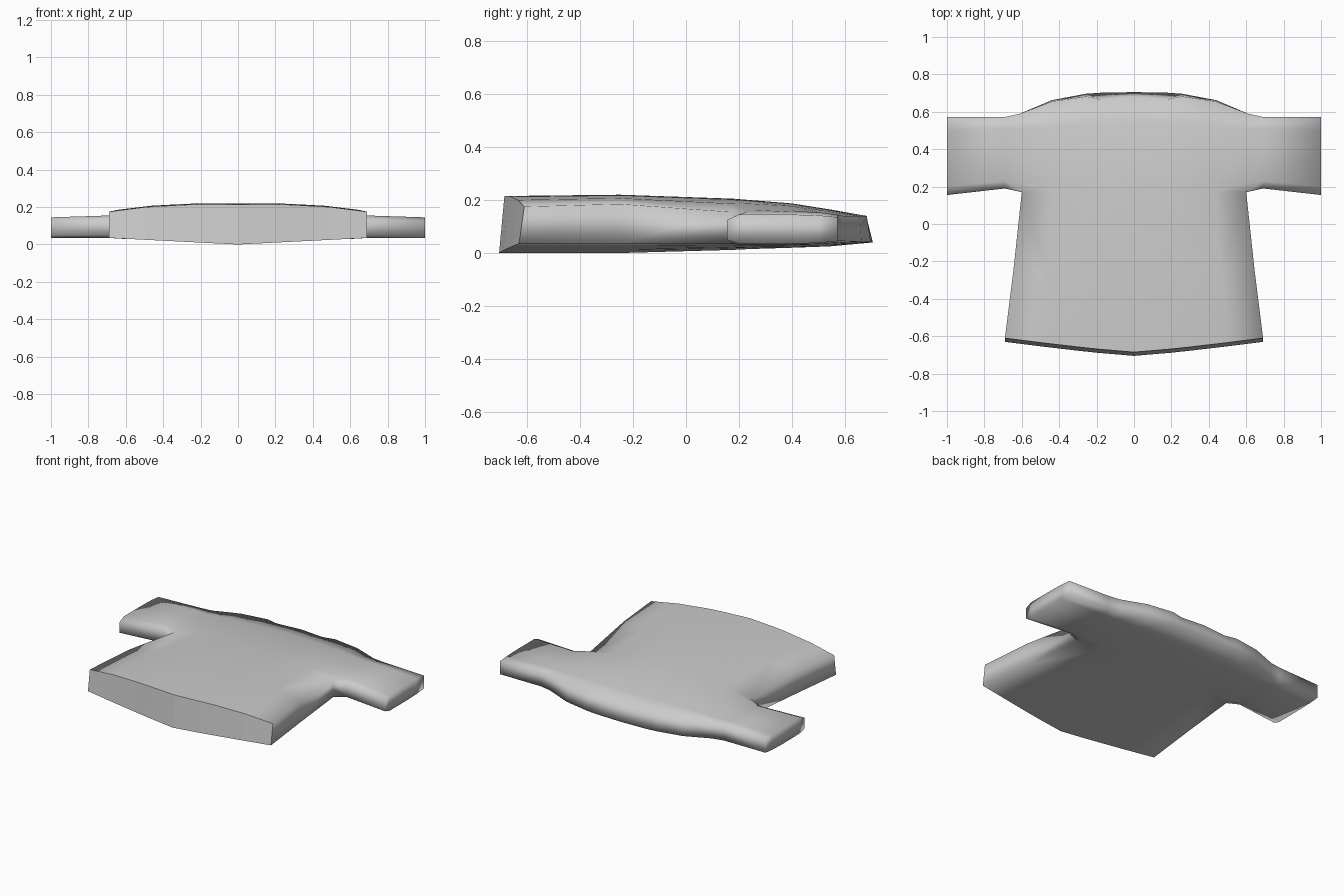
import bpy
import bmesh

if "Cube" in bpy.data.objects:
    bpy.data.objects.remove(bpy.data.objects["Cube"], do_unlink=True)


def material(name, value):
    mat = bpy.data.materials.new(name)
    mat.use_nodes = True
    color = (value, value, value, 1)
    mat.diffuse_color = color
    mat.node_tree.nodes["Principled BSDF"].inputs["Base Color"].default_value = color
    return mat


def lerp(a, b, t):
    return a + (b - a) * t


# Body rows, hem to neck: y centre, y edge, half width,
# top z centre, top z edge, bottom z centre, bottom z edge
ROWS = [
    (-.705, -.63, .69, .215, .175, 0, .035),
    (-.25, -.25, .645, .22, .185, 0, .035),
    (.18, .17, .6, .205, .155, .012, .035),
    (.24, .22, .6, .2, .165, .015, .03),
    (.4, .4, .61, .187, .16, .02, .03),
    (.54, .51, .61, .165, .15, .025, .035),
    (.705, .59, .61, .14, .14, .04, .045),
]
COLUMNS = (0, .28, .42, .72, 1)

# Sleeve rows, armpit to shoulder: y root, y cuff, top z, bottom z
SLEEVE = [
    (.19, .155, .125, .05),
    (.23, .2, .145, .035),
    (.4, .4, .145, .035),
    (.51, .5, .142, .038),
    (.572, .572, .135, .045),
]
FIRST_SLEEVE_ROW = 2
LAST = len(ROWS) - 1

bm = bmesh.new()
top, bottom = {}, {}

# Body front and back sheets
for r, (yc, ye, half, tc, te, bc, be) in enumerate(ROWS):
    for c, f in enumerate(COLUMNS):
        x = half * f
        y = lerp(yc, ye, f ** (3 if r == LAST else 1.2))
        shift = 0
        if r == 0:
            shift = .02
        elif r == LAST:
            shift = -.025 * (1 - f) - (.02 if c == 1 else 0)
        top[r, c] = bm.verts.new((x, y + shift, lerp(tc, te, f ** 3)))
        bottom[r, c] = bm.verts.new((x, y, lerp(bc, be, f)))

# Sleeve sheets, continuing the body columns
edge = len(COLUMNS) - 1
for i, (root, cuff, zt, zb) in enumerate(SLEEVE):
    r = FIRST_SLEEVE_ROW + i
    for step, (x, y, lift) in enumerate(((.69, root, .01), (1, cuff, 0))):
        key = (r, edge + 1 + step)
        top[key] = bm.verts.new((x, y, zt + lift))
        bottom[key] = bm.verts.new((x, y, zb))

# Fill the sheets and count cell sides to find the outline
sides = {}
for r, c in list(top):
    ring = [(r, c), (r, c + 1), (r + 1, c + 1), (r + 1, c)]
    if not all(k in top for k in ring):
        continue
    bm.faces.new([top[k] for k in ring])
    bm.faces.new([bottom[k] for k in reversed(ring)])
    for a, b in zip(ring, ring[1:] + ring[:1]):
        sides.setdefault(frozenset((a, b)), []).append((a, b))

# Walls around the outline, left open on the mirror plane
hem_faces = []
for pairs in sides.values():
    a, b = pairs[0]
    if len(pairs) > 1 or (a[1] == 0 and b[1] == 0):
        continue
    wall = bm.faces.new((top[b], top[a], bottom[a], bottom[b]))
    if a[0] == 0 and b[0] == 0:
        hem_faces.append(wall)

for face in bm.faces:
    face.smooth = True
# Flat, crisp hem
for face in hem_faces:
    face.smooth = False
bmesh.ops.recalc_face_normals(bm, faces=bm.faces[:])

mesh = bpy.data.meshes.new("shirt")
bm.to_mesh(mesh)
bm.free()
shirt = bpy.data.objects.new("shirt", mesh)
bpy.context.collection.objects.link(shirt)
mesh.materials.append(material("light grey cloth", .6))

mirror = shirt.modifiers.new("mirror", "MIRROR")
mirror.use_axis[0] = True
mirror.use_clip = True
